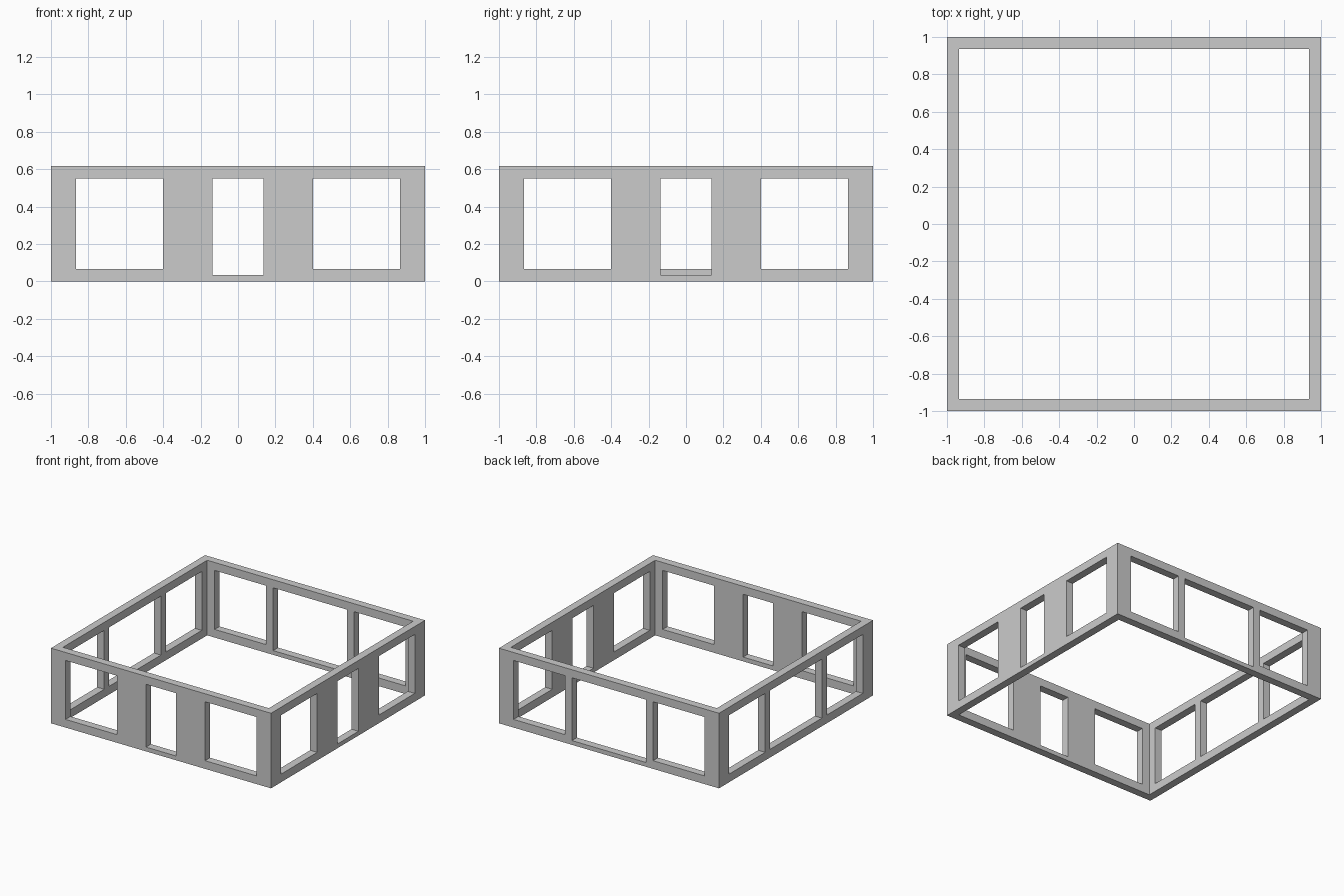
import bpy, bmesh
from math import pi
from mathutils import Matrix

if "Cube" in bpy.data.objects:
    bpy.data.objects.remove(bpy.data.objects["Cube"])

H = 0.617       # wall height
T = 0.064       # wall thickness
HEAD = 0.551    # top of all openings
SILL, LOW_SILL = 0.067, 0.035


def make_object(name, bm):
    bmesh.ops.recalc_face_normals(bm, faces=bm.faces)
    mesh = bpy.data.meshes.new(name)
    bm.to_mesh(mesh)
    bm.free()
    obj = bpy.data.objects.new(name, mesh)
    bpy.context.collection.objects.link(obj)
    return obj


# Square ring of walls: rectangular cross-section swept round four corners
bm = bmesh.new()
section = [(1, 0), (1, H), (1 - T, H), (1 - T, 0)]
corners = [(-1, -1), (1, -1), (1, 1), (-1, 1)]
rings = [[bm.verts.new((cx * r, cy * r, z)) for r, z in section] for cx, cy in corners]
for i in range(4):
    a, b = rings[i], rings[(i + 1) % 4]
    for j in range(4):
        k = (j + 1) % 4
        bm.faces.new((a[j], b[j], b[k], a[k]))
walls = make_object("walls", bm)

# Openings: (turn about z, half width of middle opening, its sill height)
sides = [
    (0, 0.136, LOW_SILL),           # front
    (pi / 2, 0.136, LOW_SILL),      # right
    (pi, 0.336, LOW_SILL),          # back
    (-pi / 2, 0.336, SILL),         # left
]
bm = bmesh.new()
for turn, half, sill in sides:
    for x0, x1, z0 in ((-0.867, -0.4, SILL), (-half, half, sill), (0.4, 0.867, SILL)):
        place = Matrix.Translation(((x0 + x1) / 2, -1 + T / 2, (z0 + HEAD) / 2))
        size = Matrix.Diagonal((x1 - x0, T + 0.04, HEAD - z0, 1))
        bmesh.ops.create_cube(bm, size=1, matrix=Matrix.Rotation(turn, 4, 'Z') @ place @ size)
cutter = make_object("opening_cutter", bm)
cutter.hide_render = True

# Cut the openings through the walls
cut = walls.modifiers.new("openings", 'BOOLEAN')
cut.operation = 'DIFFERENCE'
cut.solver = 'EXACT'
cut.object = cutter
bpy.context.view_layer.objects.active = walls
bpy.ops.object.modifier_apply(modifier=cut.name)
bpy.data.objects.remove(cutter)
